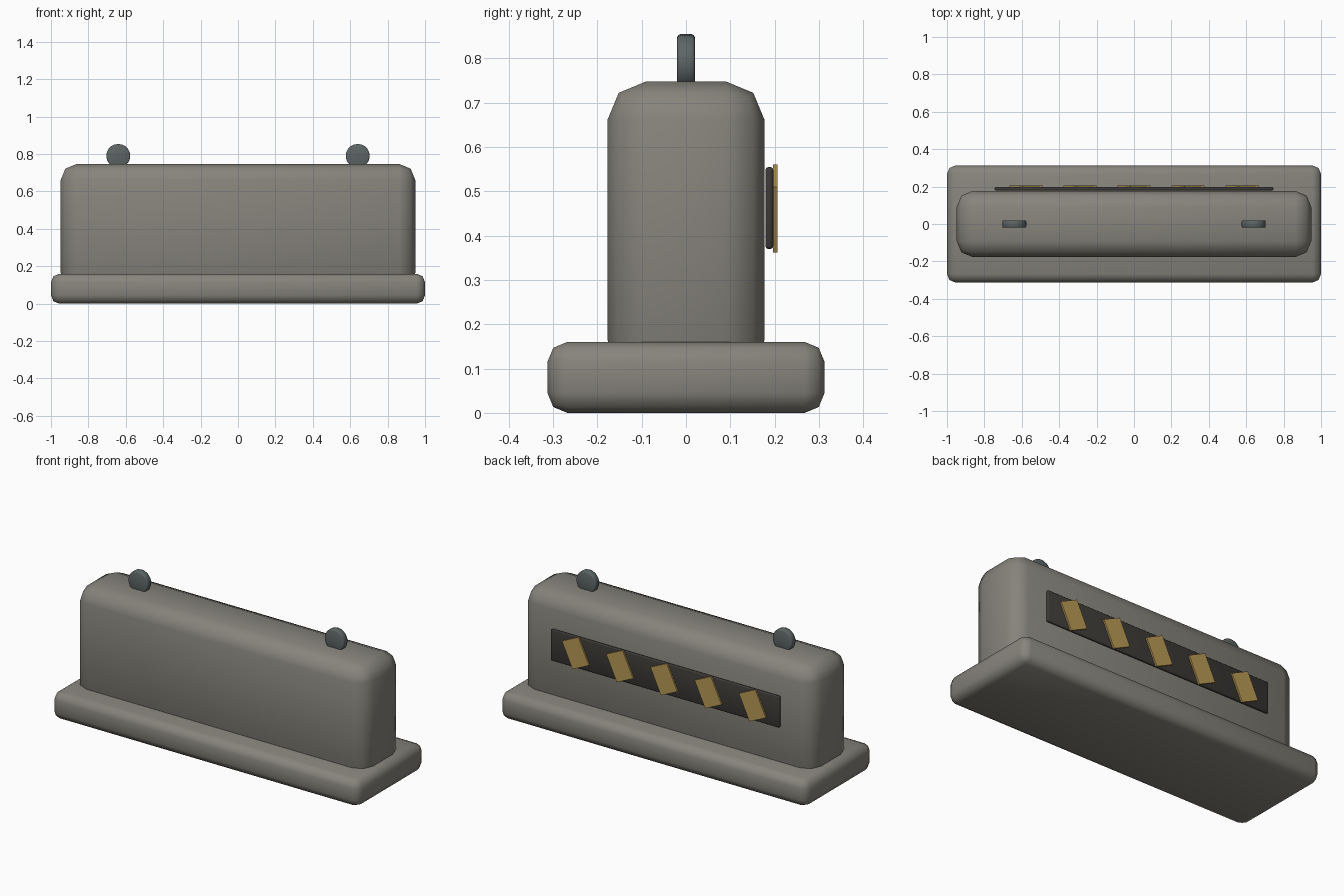
import bpy
from math import radians, pi

if "Cube" in bpy.data.objects:
    bpy.data.objects.remove(bpy.data.objects["Cube"])


def material(name, rgb):
    m = bpy.data.materials.new(name)
    m.diffuse_color = (*rgb, 1)
    m.use_nodes = True
    m.node_tree.nodes["Principled BSDF"].inputs["Base Color"].default_value = m.diffuse_color
    return m


concrete = material("concrete", (0.24, 0.23, 0.20))
dark = material("dark_panel", (0.045, 0.042, 0.037))
steel = material("steel", (0.11, 0.13, 0.13))
yellow = material("yellow", (0.48, 0.32, 0.09))


def finish(ob, name, mat, bevel):
    ob.name = name
    ob.data.materials.append(mat)
    bpy.ops.object.transform_apply(location=False, rotation=True, scale=True)
    if bevel:
        mod = ob.modifiers.new("bevel", 'BEVEL')
        mod.width = bevel
        mod.segments = 2
        mod.limit_method = 'ANGLE'
        mod.angle_limit = radians(40)
        bpy.ops.object.modifier_apply(modifier=mod.name)
        bpy.ops.object.shade_smooth_by_angle(angle=radians(50))
    return ob


def box(name, center, size, mat, bevel=0, tilt=0):
    bpy.ops.mesh.primitive_cube_add(size=1, location=center, rotation=(0, tilt, 0))
    ob = bpy.context.object
    ob.scale = size
    return finish(ob, name, mat, bevel)


# Concrete foot and wall
box("base", (0, 0, 0.08), (2, 0.625, 0.16), concrete, 0.045)
box("wall", (0, 0, 0.4125), (1.896, 0.354, 0.669), concrete, 0.086)

# Warning panel on the back with slanted stripes
box("warning_panel", (0, 0.188, 0.462), (1.49, 0.018, 0.185), dark, 0.007)
for i, x in enumerate((-0.577, -0.288, 0, 0.288, 0.577)):
    box(f"stripe_{i + 1}", (x, 0.2015, 0.461), (0.118, 0.01, 0.163), yellow, 0, radians(25))

# Lifting lugs on top
for side, x in (("left", -0.64), ("right", 0.64)):
    bpy.ops.mesh.primitive_cylinder_add(vertices=20, radius=0.064, depth=0.04,
                                        location=(x, 0, 0.79), rotation=(pi / 2, 0, 0))
    finish(bpy.context.object, f"lifting_lug_{side}", steel, 0.007)
